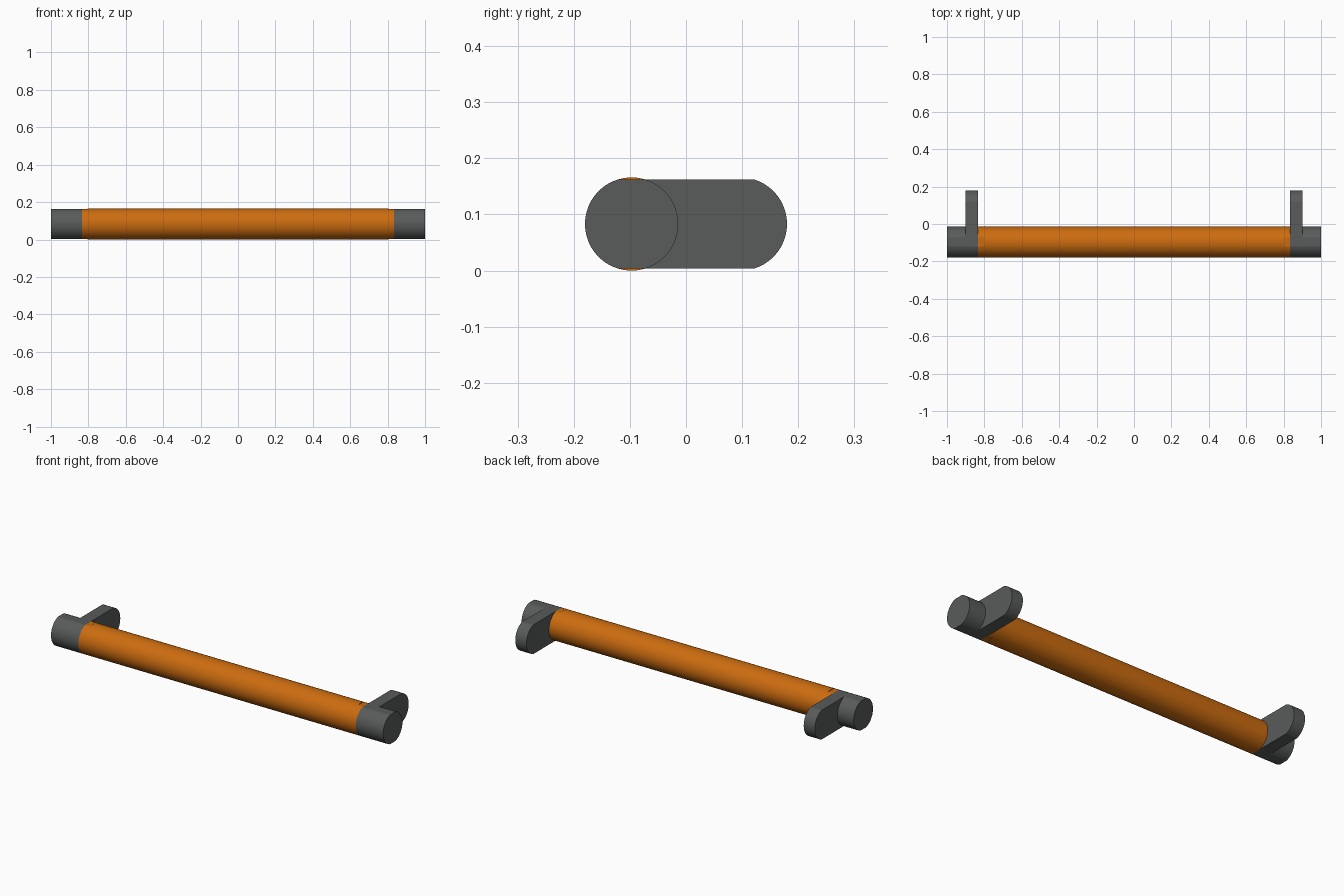
import bpy, bmesh, math

if "Cube" in bpy.data.objects:
    bpy.data.objects.remove(bpy.data.objects["Cube"])

R, YC, ZC = 0.083, -0.097, 0.083      # bar radius and axis position
FLAT = 0.0795                         # half height of the flattened ends


def arc(yc, half, a0, a1, n):
    pts = []
    for i in range(n):
        a = a0 + (a1 - a0) * i / (n - 1)
        pts.append((yc + R * math.cos(a), max(-half, min(half, R * math.sin(a))) + ZC))
    return pts


def prism(name, profile, x0, x1, color=None):
    bm = bmesh.new()
    face = bm.faces.new([bm.verts.new((x0, y, z)) for y, z in profile])
    ext = bmesh.ops.extrude_face_region(bm, geom=[face])
    for v in ext["geom"]:
        if isinstance(v, bmesh.types.BMVert):
            v.co.x = x1
    bmesh.ops.recalc_face_normals(bm, faces=bm.faces)
    me = bpy.data.meshes.new(name)
    bm.to_mesh(me)
    bm.free()
    ob = bpy.data.objects.new(name, me)
    bpy.context.collection.objects.link(ob)
    me.materials.append(color)
    bpy.context.view_layer.objects.active = ob
    ob.select_set(True)
    bpy.ops.object.shade_smooth_by_angle(angle=math.radians(15))
    ob.select_set(False)
    return ob


def material(name, rgb):
    m = bpy.data.materials.new(name)
    m.diffuse_color = (*rgb, 1)
    m.use_nodes = True
    m.node_tree.nodes["Principled BSDF"].inputs["Base Color"].default_value = m.diffuse_color
    return m


orange = material("orange", (0.6, 0.15, 0.005))
grey = material("dark_grey", (0.1, 0.105, 0.105))

N = 64
full = arc(YC, R, 0, 2 * math.pi * (N - 1) / N, N)
flat = arc(YC, FLAT, 0, 2 * math.pi * (N - 1) / N, N)

# Bracket profile: two flats, rounded at the front and at the wall end
t = math.asin(FLAT / R)
bracket = arc(-YC, FLAT, -t, t, 25) + arc(YC, FLAT, math.pi - t, math.pi + t, 25)

# Round orange grip
prism("grip", full, -0.805, 0.805, orange)

# Flattened grip ends, grey end caps and mounting brackets on both sides
for s, side in ((-1, "left"), (1, "right")):
    prism("grip_end_" + side, flat, s * 0.805, s * 0.835, orange)
    prism("end_cap_" + side, flat, s * 0.835, s * 1.0, grey)
    prism("bracket_" + side, bracket, s * 0.835, s * 0.902, grey)
